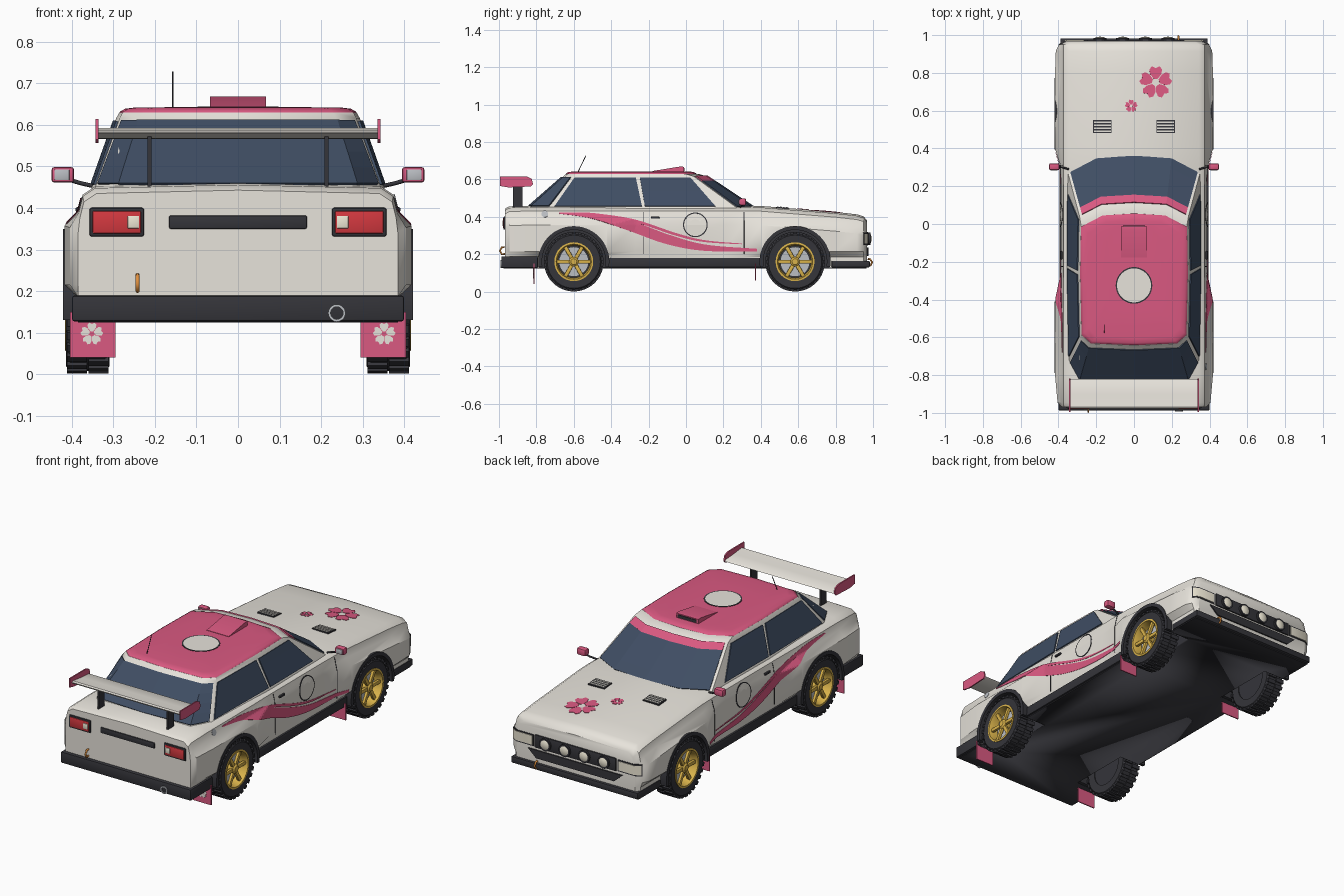
import bpy, bmesh, math
from mathutils import Vector as V
from mathutils.bvhtree import BVHTree

if "Cube" in bpy.data.objects:
    bpy.data.objects.remove(bpy.data.objects["Cube"])

def material(name, *c):
    m = bpy.data.materials.new(name)
    m.diffuse_color = (*c, 1)
    m.use_nodes = True
    m.node_tree.nodes["Principled BSDF"].inputs["Base Color"].default_value = m.diffuse_color
    return m
WHITE, PINK = material("ivory", .80, .77, .71), material("pink", .70, .10, .22)
DARK, GLASS = material("charcoal", .035, .035, .042), material("tinted_glass", .05, .075, .125)
GOLD, RED = material("gold", .70, .45, .07), material("lamp_red", .65, .04, .05)
CREAM, GREY = material("lens", .85, .80, .66), material("steel", .5, .52, .55)
ORANGE = material("orange", .75, .28, .05)

def shade(o):
    o.data.polygons.foreach_set("use_smooth", [True] * len(o.data.polygons))
    o.data.set_sharp_from_angle(angle=math.radians(35))

def finish(name, bm, mat, thick=0):
    bmesh.ops.remove_doubles(bm, verts=bm.verts, dist=1e-5)
    bmesh.ops.recalc_face_normals(bm, faces=bm.faces)
    me = bpy.data.meshes.new(name)
    bm.to_mesh(me); bm.free()
    o = bpy.data.objects.new(name, me)
    bpy.context.collection.objects.link(o)
    me.materials.append(mat)
    if thick:  # thin flat-shaded sheet
        m = o.modifiers.new("thickness", 'SOLIDIFY'); m.thickness = thick; m.offset = 0
    else:
        shade(o)
    return o

def grid(name, rows, mat, closed=False, caps=False, thick=0, wrap=False):
    """Skin a list of equal-length point rows."""
    bm = bmesh.new()
    vs = [[bm.verts.new(p) for p in r] for r in rows]
    n = len(rows[0])
    for i in range(len(rows) - (0 if wrap else 1)):
        a, b = vs[i], vs[(i + 1) % len(vs)]
        for j in range(n if closed else n - 1):
            bm.faces.new((a[j], a[(j + 1) % n], b[(j + 1) % n], b[j]))
    if caps:
        bm.faces.new(vs[0]); bm.faces.new(vs[-1])
    return finish(name, bm, mat, thick)

def prism(name, prof, x0, x1, mat):
    return grid(name, [[(x, y, z) for y, z in prof] for x in (x0, x1)], mat, True, True)

def lathe(name, prof, c, axis, mat, n=32):
    """Revolve a (radius, distance) profile about an axis through c."""
    cs = [(math.cos(2*math.pi*i/n), math.sin(2*math.pi*i/n)) for i in range(n)]
    return grid(name, [[V(c) + (V((t, r*ca, r*sa)) if axis == 'X' else V((r*ca, t, r*sa))) for r, t in prof]
                       for ca, sa in cs], mat, wrap=True)

def box(name, c, s, mat, bevel=0, rot=0):
    bm = bmesh.new()
    bmesh.ops.create_cube(bm, size=1)
    bmesh.ops.scale(bm, vec=s, verts=bm.verts)
    if bevel:
        bmesh.ops.bevel(bm, geom=bm.edges[:], offset=bevel, segments=2, profile=.5, affect='EDGES')
    o = finish(name, bm, mat)
    o.location = c; o.rotation_euler.x = rot

def tube(name, pts, r, mat):
    cu = bpy.data.curves.new(name, 'CURVE'); cu.dimensions = '3D'
    cu.bevel_depth = r; cu.bevel_resolution = 2; cu.use_fill_caps = True
    sp = cu.splines.new('POLY'); sp.points.add(len(pts) - 1)
    for p, q in zip(sp.points, pts): p.co = (*q, 1)
    cu.materials.append(mat)
    bpy.context.collection.objects.link(bpy.data.objects.new(name, cu))

def mirror_ring(half):
    return half + [(-x, y, z) for x, y, z in half[-2:0:-1]]

# lower body: lofted sections, flared over the wheels
def section(y, w, zt):
    wl, wu = min(.385, w), min(w, .388) - .004
    return mirror_ring([(x, y, z) for x, z in [(0, .13), (wl, .13), (wl, .185), (w, .215), (w, zt-.095),
                        (wu, zt-.06), (wu-.01, zt-.02), (wu-.04, zt), (0, zt+.008)]])
body = grid("body_shell", [section(*s) for s in [(-.968, .385, .435), (-.945, .405, .448), (-.8, .418, .452),
            (-.42, .418, .452), (-.27, .386, .452), (.2, .386, .452), (.3, .39, .452), (.4, .418, .45),
            (.8, .418, .418), (.915, .414, .405), (.95, .397, .394), (.968, .365, .372)]], WHITE, True, True)
floor = prism("underfloor", [(-.975, .124), (.965, .124), (.965, .146), (-.975, .146)], -.385, .385, DARK)
# wheel arch cuts and dark linings
WHEELS = [(s, y) for s in (-1, 1) for y in (-.6, .583)]
def arc(r, a0, a1, n, y):
    angles = [math.radians(a0 + (a1-a0)*i/n) for i in range(n + 1)]
    return [(y + r*math.cos(a), .16 + r*math.sin(a)) for a in angles]
for s, y in WHEELS:
    cut = prism("arch_cutter", arc(.185, 0, 352.5, 47, y), s*.26, s*.5, DARK)
    for o in (body, floor):
        m = o.modifiers.new("arch", 'BOOLEAN')
        m.operation = 'DIFFERENCE'; m.solver = 'EXACT'; m.material_mode = 'TRANSFER'; m.object = cut
        bpy.context.view_layer.objects.active = o
        bpy.ops.object.modifier_apply(modifier=m.name)
    bpy.data.objects.remove(cut)
    prism("arch_lining", arc(.19, -9, 189, 32, y) + arc(.17, 189, -9, 32, y), s*.27, s*.421, DARK)
shade(body)
# greenhouse: matching belt line and roof line points, front centre to rear centre
B = [(0, .375), (.2, .36), (.352, .28), (.355, -.225), (.347, -.73), (.29, -.84), (0, -.855)]
T = [(0, .11), (.17, .10), (.288, .04), (.293, -.26), (.285, -.6), (.235, -.645), (0, -.655)]
B = mirror_ring([(x, y, .442) for x, y in B]); T = mirror_ring([(x, y, .617) for x, y in T])
def inset(kx, f, r, z):
    return [(p[0]*kx, p[1] - f if p[1] > 0 else p[1] + r if p[1] < -.4 else p[1], z) for p in T]
grid("cabin_frame", [B, T, inset(.975, .045, .012, .630)], WHITE, True, True)
roof = grid("roof_panel", [inset(.988, .05, .010, .623), inset(.97, .056, .014, .632), inset(.93, .068, .025, .639),
                           inset(.85, .09, .05, .642), inset(.5, .12, .2, .643)], PINK, True, True)
def panel(name, idx, u0, u1, v0, v1, mat, s=1):
    """Pane on the greenhouse side, trimmed at both ends (belt, roof) and in height."""
    b = [V(B[i]) for i in idx]; t = [V(T[i]) for i in idx]
    for p, k in ((b, 0), (t, 1)):
        p[0], p[-1] = p[0].lerp(p[1], u0[k]), p[-1].lerp(p[-2], u1[k])
    rows = [[p.lerp(q, v0 + (v1-v0)*i/4) for p, q in zip(b, t)] for i in range(5)]
    grid(name, [[(s*p.x, p.y, p.z) for p in r] for r in rows], mat, thick=.012)
panel("windscreen", (2, 1, 0, 11, 10), (.08, .12), (.08, .12), .06, .84, GLASS)
panel("sun_strip", (2, 1, 0, 11, 10), (.08, .12), (.08, .12), .84, .99, PINK)
panel("rear_window", (4, 5, 6, 7, 8), (.12, .2), (.12, .2), .08, .95, GLASS)
for s in (-1, 1):
    panel("front_side_window", (3, 2), (.015, .04), (.22, .08), .08, .95, GLASS, s)
    panel("rear_side_window", (4, 3), (.035, .03), (.015, .03), .08, .95, GLASS, s)
# wheels
for s, y in WHEELS:
    c = (s*.362, y, .16)
    def turned(name, prof, mat, n=28):
        lathe(name, [(r, s*t) for r, t in prof], c, 'X', mat, n)
    turned("tyre", [(.098, -.05), (.142, -.052), (.152, -.042), (.152, .042), (.142, .052), (.098, .05), (.098, -.05)], DARK, 40)
    turned("rim", [(.104, .046), (.104, .054), (.094, .055), (.086, .03), (.086, -.04), (.1, -.04), (.104, .046)], GOLD, 32)
    turned("wheel_hub", [(0, .05), (.016, .05), (.026, .042), (.026, 0), (0, 0)], GOLD, 20)
    turned("brake_disc", [(0, .01), (.08, .01), (.08, -.02), (0, -.02)], GREY)
    turned("wheel_back", [(0, -.03), (.1, -.03), (.1, -.045), (0, -.045)], DARK)
    bm = bmesh.new()
    for i in range(56):
        a, x = 2*math.pi*i/56, .026*((i % 2)*2 - 1)
        for v in bmesh.ops.create_cube(bm, size=1)["verts"]:
            qy, qz = v.co.y*.02, v.co.z*.012 + .153
            v.co = (v.co.x*.048 + x, qy*math.cos(a) - qz*math.sin(a), qy*math.sin(a) + qz*math.cos(a))
    finish("tyre_tread", bm, DARK).location = c
    for i in range(6):
        a = math.pi*i/3 + math.pi/6
        box("wheel_spoke", V(c) + V((s*.035, -.057*math.sin(a), .057*math.cos(a))), (.016, .02, .075), GOLD, .003, a)
    box("mud_flap", (s*.35, y - .212, .095 if y < 0 else .105), (.11, .006, .11 if y < 0 else .09), PINK)
# decals draped on the surface
def bvh(o):
    o.data.calc_loop_triangles()
    return BVHTree.FromPolygons([v.co for v in o.data.vertices], [t.vertices[:] for t in o.data.loop_triangles])
TB, TR = bvh(body), bvh(roof)
def side(s, off=.003):
    return lambda a, b: TB.ray_cast(V((s, a, b)), V((-s, 0, 0)))[0] + V((s*off, 0, 0))
def top(tree):
    return lambda a, b: tree.ray_cast(V((a, b, 1)), V((0, 0, -1)))[0] + V((0, 0, .002))
def disc(name, f, a, b, r0, r1, mat, n=40):
    cs = [(math.cos(2*math.pi*i/n), math.sin(2*math.pi*i/n)) for i in range(n)]
    grid(name, [[f(a + r*u, b + r*v) for u, v in cs] for r in (r0, (r0+r1)/2, r1)], mat, True, thick=.002)
def flower(f, a, b, r, mat):
    for k in range(5):
        ct, st = math.cos(math.pi*(.5 + .4*k)), math.sin(math.pi*(.5 + .4*k))
        rows = [[(u, -w), (u - dip, 0), (u, w)] for u, w, dip in [(.22, .12, 0), (.5, .34, 0), (.8, .4, 0), (1, .24, .12)]]
        grid("blossom_petal", [[f(a + r*(p*ct - q*st), b + r*(p*st + q*ct)) for p, q in row] for row in rows], mat, thick=.002)
def band(name, f, pts, mat, n=14):
    """Tapered smooth stripe through (a, b, half width) points."""
    P, path, out = [V(p) for p in pts[:1] + pts + pts[-1:]], [V(pts[0])], []
    for p0, p1, p2, p3 in zip(P, P[1:], P[2:], P[3:]):
        for t in [i/n for i in range(1, n + 1)]:
            path.append(.5*(2*p1 + (p2-p0)*t + (2*p0 - 5*p1 + 4*p2 - p3)*t*t + (3*p1 - p0 - 3*p2 + p3)*t**3))
    for i, q in enumerate(path):
        d = path[min(i+1, len(path)-1)] - path[max(i-1, 0)]
        nrm = V((-d.y, d.x)).normalized() * q.z / 4
        out.append([f(q.x + nrm.x*k, q.y + nrm.y*k) for k in range(-4, 5)])
    grid(name, out, mat, thick=.002)
for s in (-1, 1):
    band("side_swoosh", side(s), [(-.68, .42, .003), (-.5, .405, .015), (-.3, .352, .027), (-.1, .28, .026), (.1, .235, .017), (.38, .222, .007)], PINK)
    band("side_pinstripe", side(s), [(-.5, .418, .003), (-.28, .38, .007), (-.05, .305, .007), (.1, .27, .005), (.3, .255, .002)], PINK)
    disc("door_roundel", side(s, .004), .05, .357, 0, .06, WHITE)
    disc("door_roundel_ring", side(s, .004), .05, .357, .06, .066, DARK)
    for y in (-.225, .31):
        band("door_seam", side(s, .001), [(y, .2, .0015), (y, .32, .0015), (y, .425, .0015)], DARK, 4)
    flower(lambda a, b: V((a, -.817, b)), s*.352, .097, .027, WHITE)
disc("fuel_cap", side(1), -.755, .415, 0, .018, GREY, 20)
disc("roof_roundel", top(TR), 0, -.325, 0, .09, WHITE)
disc("roof_roundel_ring", top(TR), 0, -.325, .09, .097, DARK)
flower(top(TB), .115, .75, .085, PINK)
flower(top(TB), -.015, .625, .033, PINK)
# bumpers, roof scoop, aerial, wing blade
box("rear_bumper", (0, -.89, .158), (.80, .195, .062), DARK, .006)
box("front_bumper", (0, .88, .147), (.78, .205, .036), DARK, .006)
prism("roof_scoop", [(-.178, .637), (-.178, .645), (-.03, .669), (-.012, .667), (-.012, .637)], -.068, .068, PINK)
box("scoop_mouth", (0, -.012, .654), (.115, .006, .016), DARK)
tube("aerial", [(-.157, -.577, .64), (-.157, -.535, .728)], .002, DARK)
prism("wing_blade", [(-.978, .588), (-.97, .593), (-.9, .585), (-.83, .58), (-.82, .573), (-.835, .566), (-.9, .567), (-.975, .581)], -.338, .338, WHITE)
# rear trim, exhaust, front panel, spot lamps, tow hooks
box("rear_trim", (0, -.967, .366), (.332, .014, .032), DARK, .004)
lathe("exhaust", [(.015, 0), (.015, -.1), (.021, -.1), (.021, 0), (.015, 0)], (.238, -.892, .147), 'Y', GREY, 20)
box("front_panel", (0, .968, .283), (.5, .014, .072), DARK, .004)
grid("lower_grille", [[(-.29, y, .235), (.29, y, .235), (.24, y, .19), (-.24, y, .19)] for y in (.955, .975)], DARK, True, True)
for x in (-.18, -.06, .06, .18):
    lathe("spot_lamp", [(0, -.035), (.022, -.03), (.034, -.005), (.034, .008), (0, .008)], (x, .978, .283), 'Y', DARK, 24)
    lathe("spot_lens", [(0, .014), (.018, .012), (.029, .006), (0, .006)], (x, .978, .283), 'Y', CREAM, 24)
tube("rear_tow_hook", [(-.242, y, z) for y, z in [(-.955, .202), (-.985, .2), (-.995, .218), (-.985, .236), (-.97, .238)]], .005, ORANGE)
tube("front_tow_hook", [(.235, y, z) for y, z in [(.97, .14), (.987, .14), (.995, .157), (.985, .173), (.972, .175)]], .005, ORANGE)
# mirrored fittings: sills, handles, vents, wing ends, lamps, door mirrors
for s in (-1, 1):
    box("side_sill", (s*.35, -.005, .155), (.09, .82, .052), DARK, .005)
    box("door_handle", (s*.385, -.165, .396), (.012, .045, .012), DARK, .003)
    box("bonnet_vent", (s*.168, .515, .446), (.1, .068, .01), DARK, 0, -.08)
    for k in range(4):
        box("vent_slat", (s*.168, .491 + k*.016, .453 - k*.0013), (.09, .008, .005), WHITE)
    prism("wing_endplate", [(-.995, .565), (-.995, .615), (-.85, .615), (-.825, .603), (-.818, .575), (-.83, .562), (-.95, .557)], s*.336, s*.343, PINK)
    box("wing_strut", (s*.213, -.9, .508), (.009, .05, .136), DARK)
    box("tail_lamp_frame", (s*.292, -.966, .366), (.132, .02, .07), DARK, .006)
    box("tail_lamp", (s*.292, -.973, .366), (.116, .012, .054), RED, .003)
    box("reverse_lamp", (s*.252, -.977, .366), (.028, .01, .03), CREAM, .002)
    for nm, e, d, m in (("headlamp_frame", 0, .002, DARK), ("headlamp", .007, .005, CREAM)):
        pts = [(.258 + e, .968 + d), (.365, .968 + d), (.397 - e + d, .95 + d), (.37, .93), (.258 + e, .945)]
        grid(nm, [[(s*x, y, z) for x, y in pts] for z in (.25 + e, .315 - e)], m, True, True)
    tube("mirror_stalk", [(s*.345, .29, .452), (s*.38, .3, .46), (s*.42, .305, .472)], .005, DARK)
    box("mirror_housing", (s*.422, .303, .48), (.055, .036, .038), PINK, .008)
    box("mirror_glass", (s*.424, .285, .48), (.036, .006, .026), GREY, .002)
